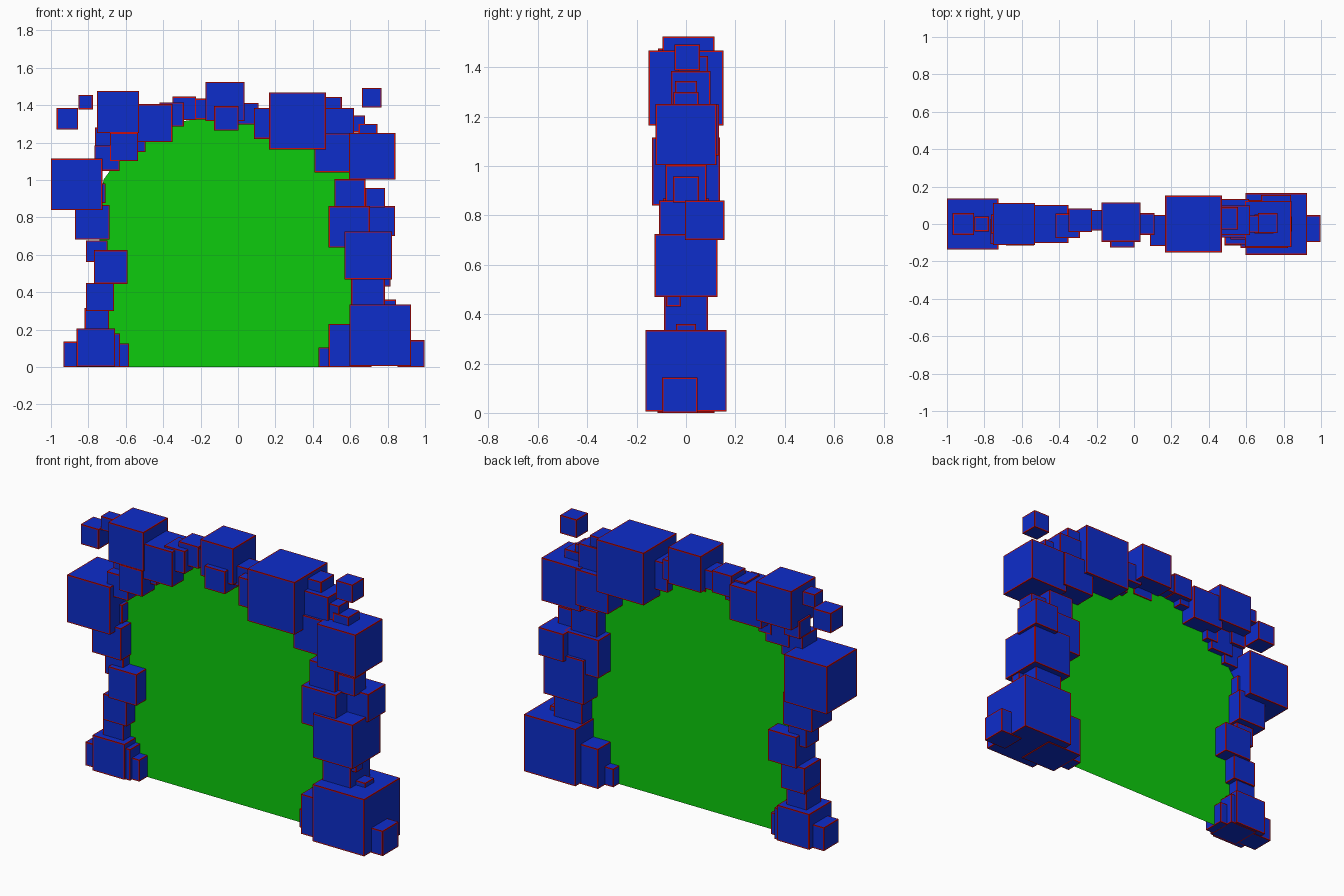
import bpy
import bmesh
from mathutils import Matrix


def material(name, rgb):
    m = bpy.data.materials.new(name)
    m.diffuse_color = (*rgb, 1.0)
    return m


BLUE = material("deep_blue", (0.004, 0.026, 0.6))
RED = material("edge_red", (0.6, 0.004, 0.004))
GREEN = material("bright_green", (0.004, 0.6, 0.004))
EDGE = 0.006  # width of the red trim along each block edge


def add_object(name, bm, mats):
    mesh = bpy.data.meshes.new(name)
    bm.to_mesh(mesh)
    bm.free()
    for m in mats:
        mesh.materials.append(m)
    obj = bpy.data.objects.new(name, mesh)
    bpy.context.collection.objects.link(obj)
    return obj


def block(name, x, z, size, y=0.0):
    """Cube with a narrow red border inset on each face."""
    bm = bmesh.new()
    bmesh.ops.create_cube(bm, size=size, matrix=Matrix.Translation((x, y, z)))
    centre_faces = list(bm.faces)
    trim = bmesh.ops.inset_individual(bm, faces=centre_faces, thickness=EDGE,
                                      use_even_offset=True)["faces"]
    for f in trim:
        f.material_index = 1
    return add_object(name, bm, (BLUE, RED))


# Blocks: x, z, size, optional depth offset
left_column = [
    (-.76, .105, .205), (-.865, .068, .135), (-.645, .063, .125, -.01),
    (-.72, .09, .18), (-.755, .25, .13), (-.738, .375, .15),
    (-.68, .535, .18), (-.755, .62, .115), (-.78, .775, .185),
    (-.863, .977, .275), (-.76, .93, .105), (-.70, 1.117, .135, -.04),
    (-.715, 1.23, .10), (-.61, 1.177, .15, -.04), (-.535, 1.19, .08),
]
arch = [
    (-.642, 1.363, .225), (-.453, 1.304, .203), (-.355, 1.35, .13, -.01),
    (-.288, 1.383, .126, .02), (-.215, 1.38, .11, .02), (-.07, 1.42, .21, .01),
    (-.062, 1.33, .13, -.06), (.053, 1.355, .115), (.168, 1.303, .165, -.035),
    (.318, 1.316, .303), (.495, 1.385, .12, .03), (.54, 1.305, .16, .02),
    (.512, 1.145, .207, .03), (.635, 1.30, .09), (.695, 1.25, .10),
]
right_column = [
    (.717, 1.127, .248), (.598, .922, .165), (.733, .905, .105),
    (.595, .75, .22), (.76, .78, .16, .075), (.697, .597, .255),
    (.695, .39, .18), (.785, .46, .06, -.05), (.805, .32, .08),
    (.76, .17, .33), (.60, .115, .23), (.483, .053, .105),
    (.925, .072, .144, -.025),
]
floating = [
    (-.912, 1.328, .115), (-.815, 1.417, .078), (.715, 1.44, .105, .005),
]
for part, blocks in (("left_column", left_column), ("arch", arch),
                     ("right_column", right_column), ("floating", floating)):
    for i, spec in enumerate(blocks, 1):
        block(f"{part}_block_{i}", *spec)

# Flat green panel filling the opening
outline = [(-.72, 0), (.65, 0), (.65, .8), (.6, 1.08), (.4, 1.22), (.1, 1.32),
           (-.15, 1.335), (-.4, 1.3), (-.6, 1.17), (-.72, 1.0), (-.74, .7),
           (-.73, .4)]
bm = bmesh.new()
bm.faces.new([bm.verts.new((x, 0, z)) for x, z in outline])
add_object("portal_panel", bm, (GREEN,))
